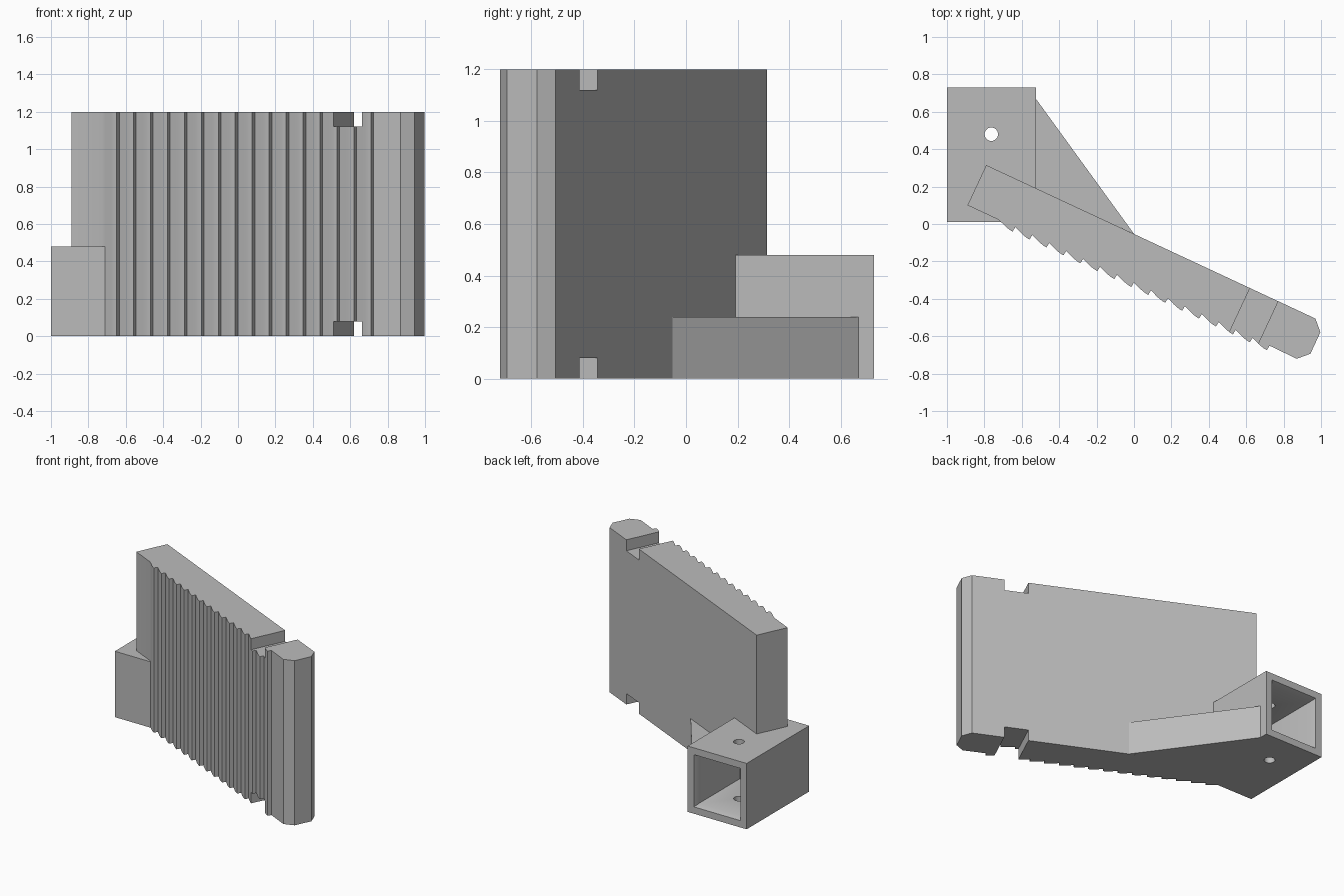
import bpy, bmesh, math
from mathutils import Vector

cube = bpy.data.objects.get("Cube")
if cube:
    bpy.data.objects.remove(cube, do_unlink=True)

grey = bpy.data.materials.new("light grey")
grey.use_nodes = True
grey.diffuse_color = (0.5, 0.5, 0.5, 1)
grey.node_tree.nodes["Principled BSDF"].inputs["Base Color"].default_value = (0.5, 0.5, 0.5, 1)

HEIGHT = 1.2
ANGLE = math.radians(25)
ALONG = Vector((math.cos(ANGLE), -math.sin(ANGLE)))
FORWARD = Vector((-math.sin(ANGLE), -math.cos(ANGLE)))
CORNER = Vector((-0.79, 0.315))


def plan(u, v):
    """Plate coordinates (along, towards the front) to plan position."""
    return CORNER + ALONG * u + FORWARD * v


def finish(name, bm):
    bmesh.ops.recalc_face_normals(bm, faces=bm.faces)
    mesh = bpy.data.meshes.new(name)
    bm.to_mesh(mesh)
    bm.free()
    mesh.materials.append(grey)
    obj = bpy.data.objects.new(name, mesh)
    bpy.context.collection.objects.link(obj)
    return obj


def prism(name, outline, low, high):
    bm = bmesh.new()
    face = bm.faces.new([bm.verts.new((p[0], p[1], low)) for p in outline])
    top = bmesh.ops.extrude_face_region(bm, geom=[face])["geom"]
    moved = [g for g in top if isinstance(g, bmesh.types.BMVert)]
    bmesh.ops.translate(bm, verts=moved, vec=(0, 0, high - low))
    return finish(name, bm)


def rect(x0, x1, y0, y1):
    return [(x0, y0), (x1, y0), (x1, y1), (x0, y1)]


def cut(target, cutter):
    cutter.hide_render = True
    mod = target.modifiers.new("cut", 'BOOLEAN')
    mod.operation = 'DIFFERENCE'
    mod.solver = 'EXACT'
    mod.object = cutter
    bpy.context.view_layer.objects.active = target
    bpy.ops.object.modifier_apply(modifier=mod.name)
    bpy.data.objects.remove(cutter, do_unlink=True)


# Angled plate with a chamfered end and saw-tooth front
THICK, LENGTH, CHAMFER = 0.237, 1.997, 0.055
TEETH, PITCH, FIRST_TIP, TOOTH = 16, 0.1, 0.278, 0.026
outline = [(0, THICK), (0, 0), (LENGTH - CHAMFER, 0), (LENGTH, CHAMFER),
           (LENGTH, THICK - CHAMFER), (LENGTH - CHAMFER, THICK)]
for i in reversed(range(TEETH)):
    tip = FIRST_TIP + PITCH * i
    outline.append((tip + 0.003, THICK - 0.002))
    for step in range(5):
        t = step / 5
        outline.append((tip - t * (PITCH - 0.012), THICK + TOOTH * (1 - t ** 1.6)))
outline.append((FIRST_TIP - PITCH, THICK))
plate = prism("grooved_plate", [plan(u, v) for u, v in outline], 0, HEIGHT)

# Slots across the top and bottom edges of the plate
slot = [plan(u, v) for u, v in ((1.556, -0.1), (1.721, -0.1), (1.721, 0.4), (1.556, 0.4))]
for low, high in ((-0.1, 0.08), (HEIGHT - 0.08, HEIGHT + 0.1)):
    cut(plate, prism("slot_cutter", slot, low, high))

# Hollow socket, open at the back
X0, X1, Y0, Y1, TOP = -1.0, -0.525, 0.01, 0.73, 0.48
socket = prism("socket", rect(X0, X1, Y0, Y1), 0, TOP)
WALL = 0.065
cut(socket, prism("cavity_cutter", rect(X0 + WALL, X1 - WALL, 0.12, Y1 + 0.1), WALL, TOP - WALL))

# Flared mouth of the socket
bm = bmesh.new()
rings = []
for y, w in ((Y1 - 0.04, WALL), (Y1 + 0.01, 0.046)):
    rings.append([bm.verts.new((x, y, z)) for x, z in
                  rect(X0 + w, X1 - w, w, TOP - w)])
for ring in rings:
    bm.faces.new(ring)
for i in range(4):
    j = (i + 1) % 4
    bm.faces.new((rings[0][i], rings[0][j], rings[1][j], rings[1][i]))
cut(socket, finish("mouth_cutter", bm))

# Pin hole through the top and floor of the socket
circle = [(-0.763 + 0.036 * math.cos(math.tau * i / 32),
           0.48 + 0.036 * math.sin(math.tau * i / 32)) for i in range(32)]
cut(socket, prism("pin_hole_cutter", circle, -0.1, TOP + 0.1))

# Low triangular brace between the socket and the plate
prism("brace", [(X1, 0.67), (X1, 0.19), (0, -0.053)], 0, 0.24)

# Smooth the tooth curves while keeping hard edges
for obj in bpy.context.view_layer.objects:
    obj.select_set(obj.type == 'MESH' and obj.name in ("grooved_plate", "socket", "brace"))
bpy.context.view_layer.objects.active = plate
bpy.ops.object.shade_smooth_by_angle(angle=math.radians(25))
